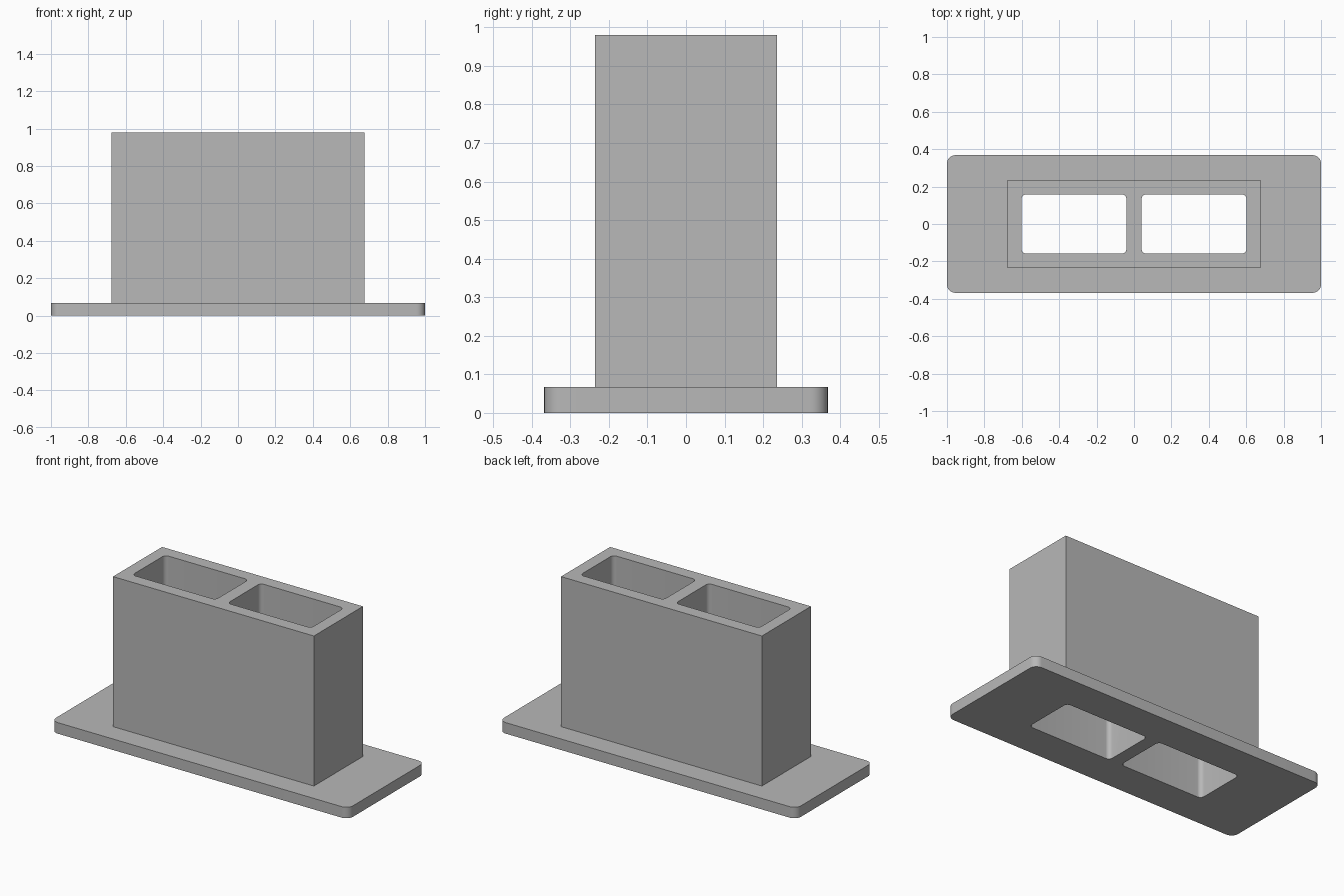
import bpy
import bmesh
import math

if "Cube" in bpy.data.objects:
    bpy.data.objects.remove(bpy.data.objects["Cube"], do_unlink=True)

grey = bpy.data.materials.new("plain grey")
grey.use_nodes = True
colour = (0.48, 0.48, 0.48, 1)
grey.diffuse_color = colour
grey.node_tree.nodes["Principled BSDF"].inputs["Base Color"].default_value = colour


def block(name, x, half_x, half_y, bottom, top, radius=0, segments=8):
    """Upright rectangular prism with optionally rounded vertical corners."""
    outline = []
    steps = segments if radius else 0
    for corner, (sx, sy) in enumerate([(1, 1), (-1, 1), (-1, -1), (1, -1)]):
        for i in range(steps + 1):
            a = math.pi / 2 * (corner + i / max(steps, 1))
            outline.append((x + sx * (half_x - radius) + radius * math.cos(a),
                            sy * (half_y - radius) + radius * math.sin(a), bottom))
    bm = bmesh.new()
    base = bm.faces.new([bm.verts.new(p) for p in outline])
    sides = bmesh.ops.extrude_face_region(bm, geom=[base], use_keep_orig=True)
    new_verts = [v for v in sides["geom"] if isinstance(v, bmesh.types.BMVert)]
    bmesh.ops.translate(bm, verts=new_verts, vec=(0, 0, top - bottom))
    bmesh.ops.recalc_face_normals(bm, faces=bm.faces)
    mesh = bpy.data.meshes.new(name)
    bm.to_mesh(mesh)
    bm.free()
    mesh.materials.append(grey)
    obj = bpy.data.objects.new(name, mesh)
    bpy.context.collection.objects.link(obj)
    return obj


def combine(target, tool, operation):
    """Apply a boolean and discard the tool object."""
    bpy.context.view_layer.objects.active = target
    mod = target.modifiers.new(operation.lower(), "BOOLEAN")
    mod.operation, mod.object, mod.solver = operation, tool, "EXACT"
    bpy.ops.object.modifier_apply(modifier=mod.name)
    bpy.data.objects.remove(tool, do_unlink=True)


# Base flange and upright housing, joined into one solid
PLATE_TOP, TOP = 0.067, 0.98
body = block("flanged_housing", 0, 1, 0.368, 0, PLATE_TOP, 0.045)
housing = block("housing", 0, 0.676, 0.236, PLATE_TOP / 2, TOP)
combine(body, housing, "UNION")

# Two rounded channels running right through
for side in (-1, 1):
    channel = block("channel_cutter", side * 0.321, 0.281, 0.158, -0.1, TOP + 0.1, 0.026)
    channel.hide_render = True
    combine(body, channel, "DIFFERENCE")

# Smooth rounded corners, crisp edges
bpy.ops.object.select_all(action="DESELECT")
body.select_set(True)
bpy.context.view_layer.objects.active = body
bpy.ops.object.shade_smooth_by_angle(angle=math.radians(30))
